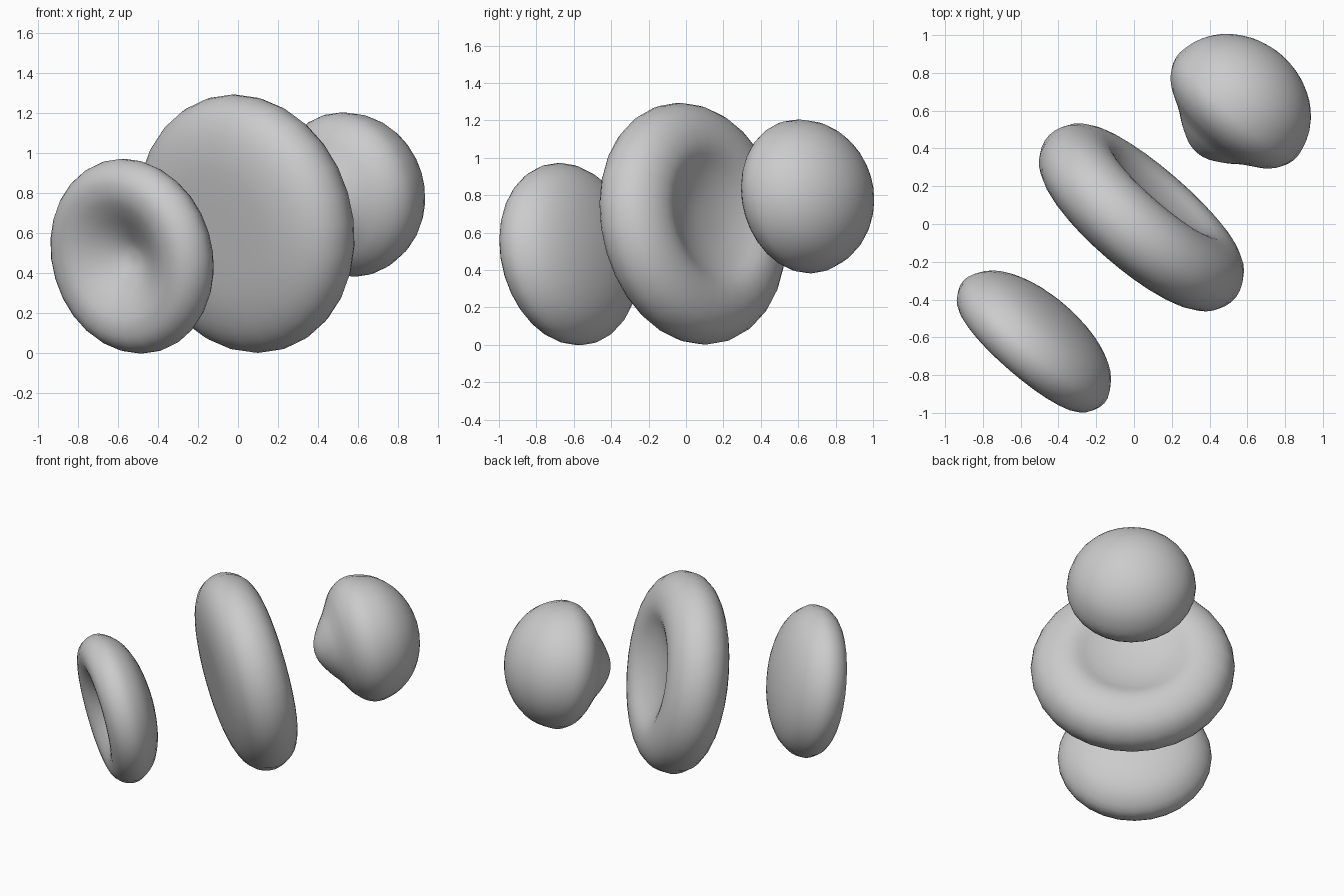
import bpy, bmesh, math
from mathutils import Vector

if "Cube" in bpy.data.objects:
    bpy.data.objects.remove(bpy.data.objects["Cube"])

AXIS = Vector((0.64, 0.74, 0.185)).normalized()   # common axis of the three bodies
SEGMENTS = 28


def smooth_profile(pts, steps=3):
    # Catmull-Rom through (radius, height) points, mirrored over the axis at both ends
    p = [Vector(q) for q in pts]
    p = [Vector((-p[1].x, p[1].y))] + p + [Vector((-p[-2].x, p[-2].y))]
    out = []
    for i in range(1, len(p) - 2):
        a, b, c, d = p[i - 1:i + 3]
        for s in range(steps):
            t = s / steps
            out.append(0.5 * (2 * b + (c - a) * t + (2 * a - 5 * b + 4 * c - d) * t * t
                              + (3 * b - a - 3 * c + d) * t ** 3))
    return out + [p[-2]]


def lathe(name, pts, center):
    # revolve the profile, tilt it to AXIS, and centre its bounding box
    prof = smooth_profile(pts)
    rot = AXIS.to_track_quat('Z', 'Y')
    bm = bmesh.new()
    top = bm.verts.new((0, 0, prof[0].y))
    bottom = bm.verts.new((0, 0, prof[-1].y))
    rings = []
    for q in prof[1:-1]:
        rings.append([bm.verts.new((q.x * math.cos(k * math.tau / SEGMENTS),
                                    q.x * math.sin(k * math.tau / SEGMENTS), q.y))
                      for k in range(SEGMENTS)])
    for k in range(SEGMENTS):
        n = (k + 1) % SEGMENTS
        bm.faces.new((top, rings[0][k], rings[0][n]))
        bm.faces.new((bottom, rings[-1][n], rings[-1][k]))
        for r0, r1 in zip(rings, rings[1:]):
            bm.faces.new((r0[k], r1[k], r1[n], r0[n]))
    bmesh.ops.recalc_face_normals(bm, faces=bm.faces)
    for v in bm.verts:
        v.co = rot @ v.co
    mid = Vector([(min(v.co[i] for v in bm.verts) + max(v.co[i] for v in bm.verts)) / 2
                  for i in range(3)])
    for v in bm.verts:
        v.co -= mid
    for f in bm.faces:
        f.smooth = True
    mesh = bpy.data.meshes.new(name)
    bm.to_mesh(mesh)
    bm.free()
    ob = bpy.data.objects.new(name, mesh)
    ob.location = center
    bpy.context.collection.objects.link(ob)
    return ob


# Large disc: broad shallow dish on the rear face, nearly flat front face
lathe("middle_disc", [
    (0, 0.10), (0.14, 0.11), (0.27, 0.145), (0.39, 0.195), (0.51, 0.185), (0.61, 0.12),
    (0.655, 0.01), (0.625, -0.10), (0.53, -0.175), (0.38, -0.215), (0.2, -0.225), (0, -0.225)],
    (0.04, 0.035, 0.647))

# Front cup: domed rear, deep funnel-shaped dent in the front face
lathe("front_cup", [
    (0, 0.21), (0.15, 0.20), (0.30, 0.165), (0.42, 0.10), (0.49, 0.0), (0.48, -0.09),
    (0.42, -0.15), (0.33, -0.16), (0.24, -0.125), (0.15, -0.07), (0.06, -0.02), (0, -0.01)],
    (-0.53, -0.622, 0.485))

# Rear dome: rounded cap with a blunt nub pointing forward
lathe("rear_dome", [
    (0, 0.37), (0.15, 0.345), (0.28, 0.275), (0.375, 0.165), (0.415, 0.03), (0.395, -0.06),
    (0.34, -0.125), (0.28, -0.165), (0.225, -0.20), (0.16, -0.25), (0.075, -0.30), (0, -0.315)],
    (0.565, 0.65, 0.793))
